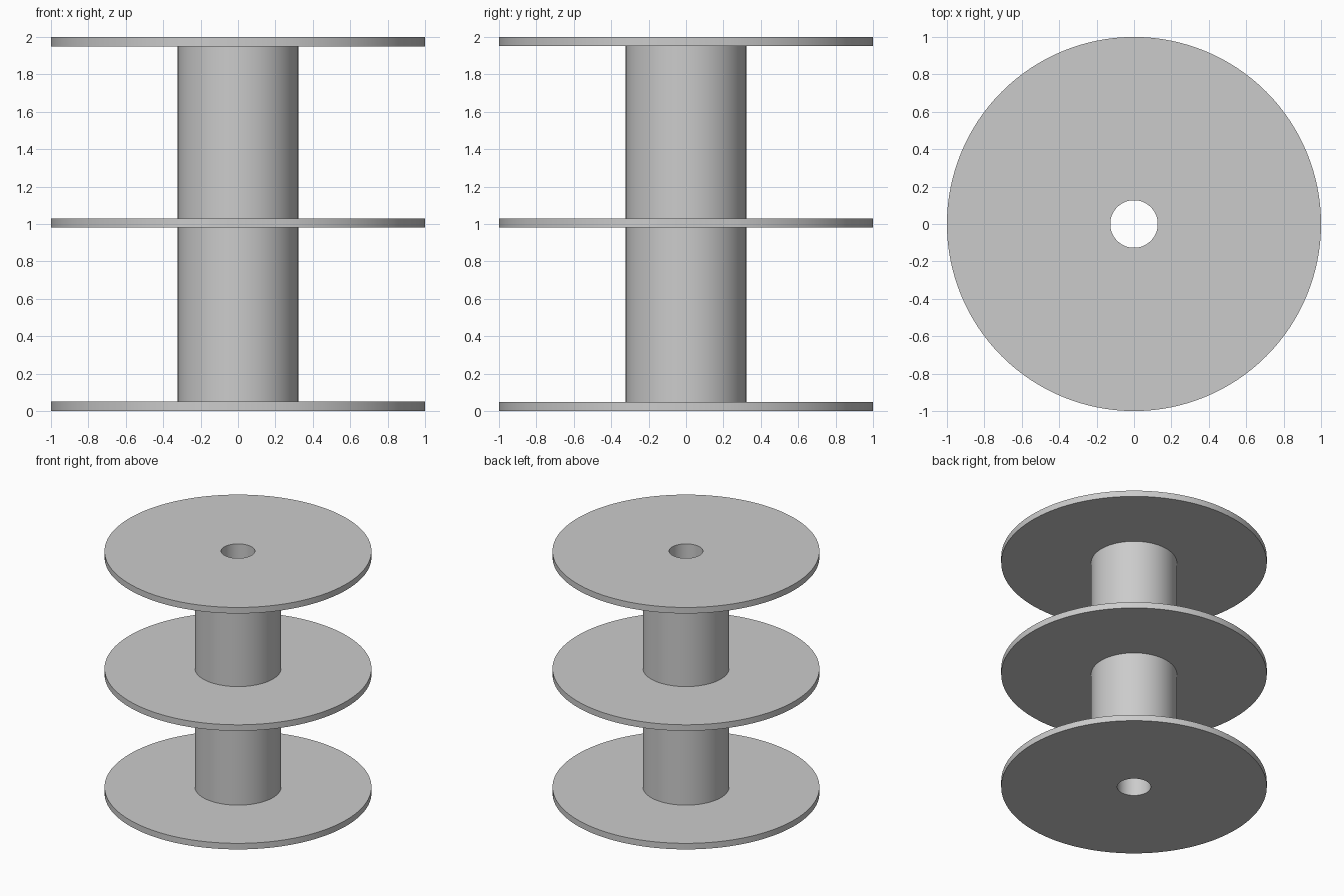
import bpy
import bmesh
from math import cos, sin, tau, radians

cube = bpy.data.objects.get("Cube")
if cube:
    bpy.data.objects.remove(cube, do_unlink=True)

SEGMENTS = 128
BORE, BARREL, FLANGE = 0.127, 0.323, 1.0
FLANGES = [(0.0, 0.05), (0.98, 1.03), (1.95, 2.0)]  # bottom and top of each disc

grey = bpy.data.materials.new("light_grey")
grey.use_nodes = True
colour = (0.6, 0.6, 0.6, 1)
grey.diffuse_color = colour
grey.node_tree.nodes["Principled BSDF"].inputs["Base Color"].default_value = colour


def lathe(name, profile, material):
    """Turn a closed (radius, height) profile around the z axis."""
    bm = bmesh.new()
    rings = [[bm.verts.new((r * cos(tau * i / SEGMENTS), r * sin(tau * i / SEGMENTS), z))
              for i in range(SEGMENTS)] for r, z in profile]
    for a, b in zip(rings, rings[1:] + rings[:1]):
        for i in range(SEGMENTS):
            j = (i + 1) % SEGMENTS
            bm.faces.new((a[i], a[j], b[j], b[i]))
    bmesh.ops.recalc_face_normals(bm, faces=bm.faces)
    mesh = bpy.data.meshes.new(name)
    bm.to_mesh(mesh)
    bm.free()
    mesh.materials.append(material)
    obj = bpy.data.objects.new(name, mesh)
    bpy.context.collection.objects.link(obj)
    return obj


# Spool: three flanges joined by two barrel sections, with a bore right through
profile = [(BORE, FLANGES[0][0])]
for low, high in FLANGES:
    if low > FLANGES[0][0]:
        profile.append((BARREL, low))
    profile += [(FLANGE, low), (FLANGE, high)]
    if high < FLANGES[-1][1]:
        profile.append((BARREL, high))
profile.append((BORE, FLANGES[-1][1]))
spool = lathe("spool", profile, grey)

bpy.ops.object.select_all(action="DESELECT")
spool.select_set(True)
bpy.context.view_layer.objects.active = spool
bpy.ops.object.shade_smooth_by_angle(angle=radians(30))
